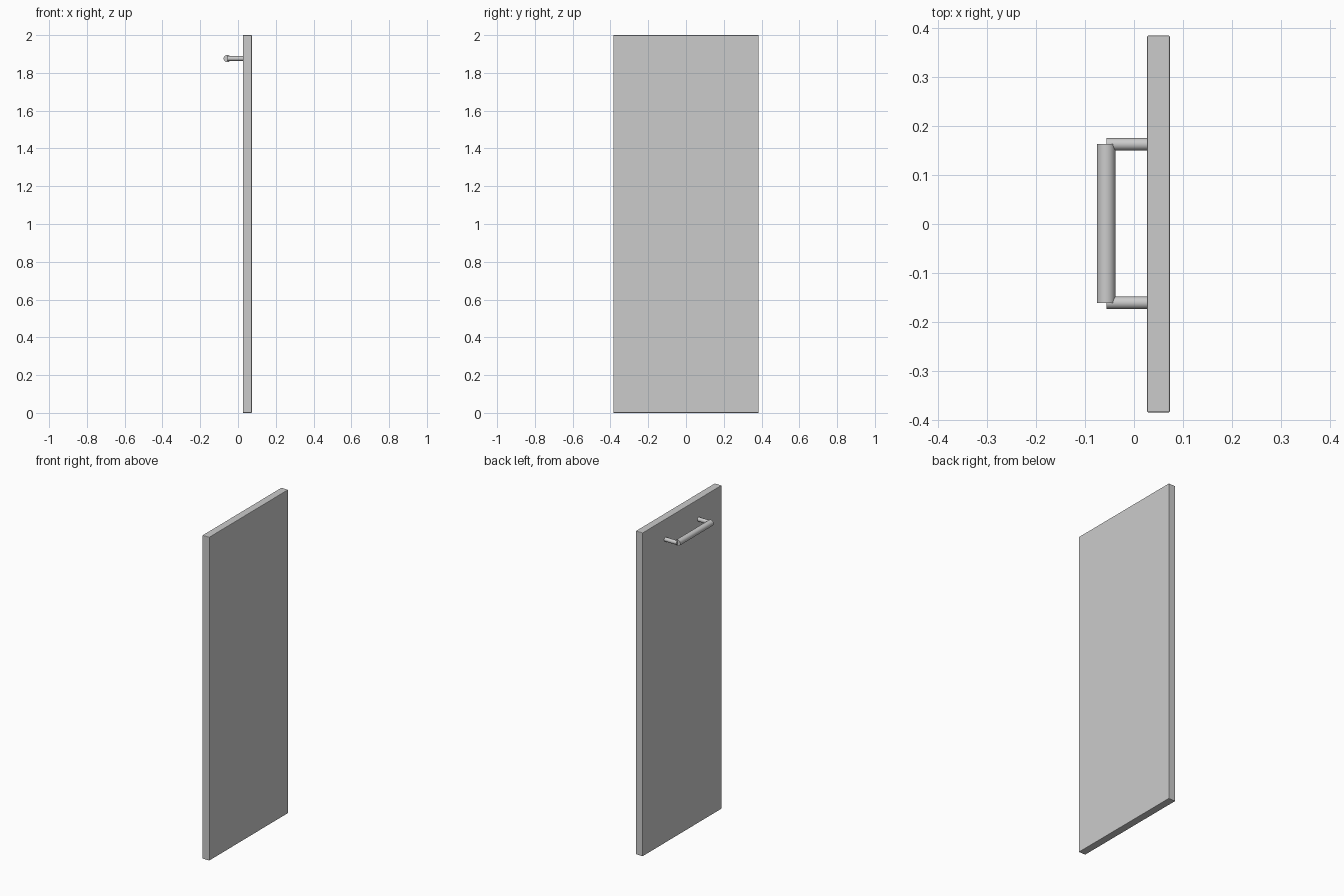
import bpy
from math import pi, radians

if "Cube" in bpy.data.objects:
    bpy.data.objects.remove(bpy.data.objects["Cube"])

HANDLE_Z = 1.876


def smooth(obj):
    bpy.ops.object.select_all(action='DESELECT')
    obj.select_set(True)
    bpy.context.view_layer.objects.active = obj
    bpy.ops.object.shade_smooth_by_angle(angle=radians(35))


def rod(name, radius, length, location, rotation):
    bpy.ops.mesh.primitive_cylinder_add(vertices=32, radius=radius, depth=length,
                                        location=location, rotation=rotation)
    obj = bpy.context.object
    obj.name = name
    smooth(obj)
    return obj


# Door panel with slightly softened edges
bpy.ops.mesh.primitive_cube_add(size=1, location=(0.05, 0, 1))
panel = bpy.context.object
panel.name = "door_panel"
panel.scale = (0.047, 0.77, 2.0)
bpy.ops.object.transform_apply(location=False, rotation=False, scale=True)
bevel = panel.modifiers.new("soft_edges", 'BEVEL')
bevel.width = 0.003
bevel.segments = 2

# Horizontal grip bar
rod("handle_bar", 0.019, 0.325, (-0.057, 0.001, HANDLE_Z), (pi / 2, 0, 0))

# Posts joining the bar ends to the panel
for side, y in (("left", 0.163), ("right", -0.161)):
    rod("handle_post_" + side, 0.0125, 0.088, (-0.012, y, HANDLE_Z), (0, pi / 2, 0))
